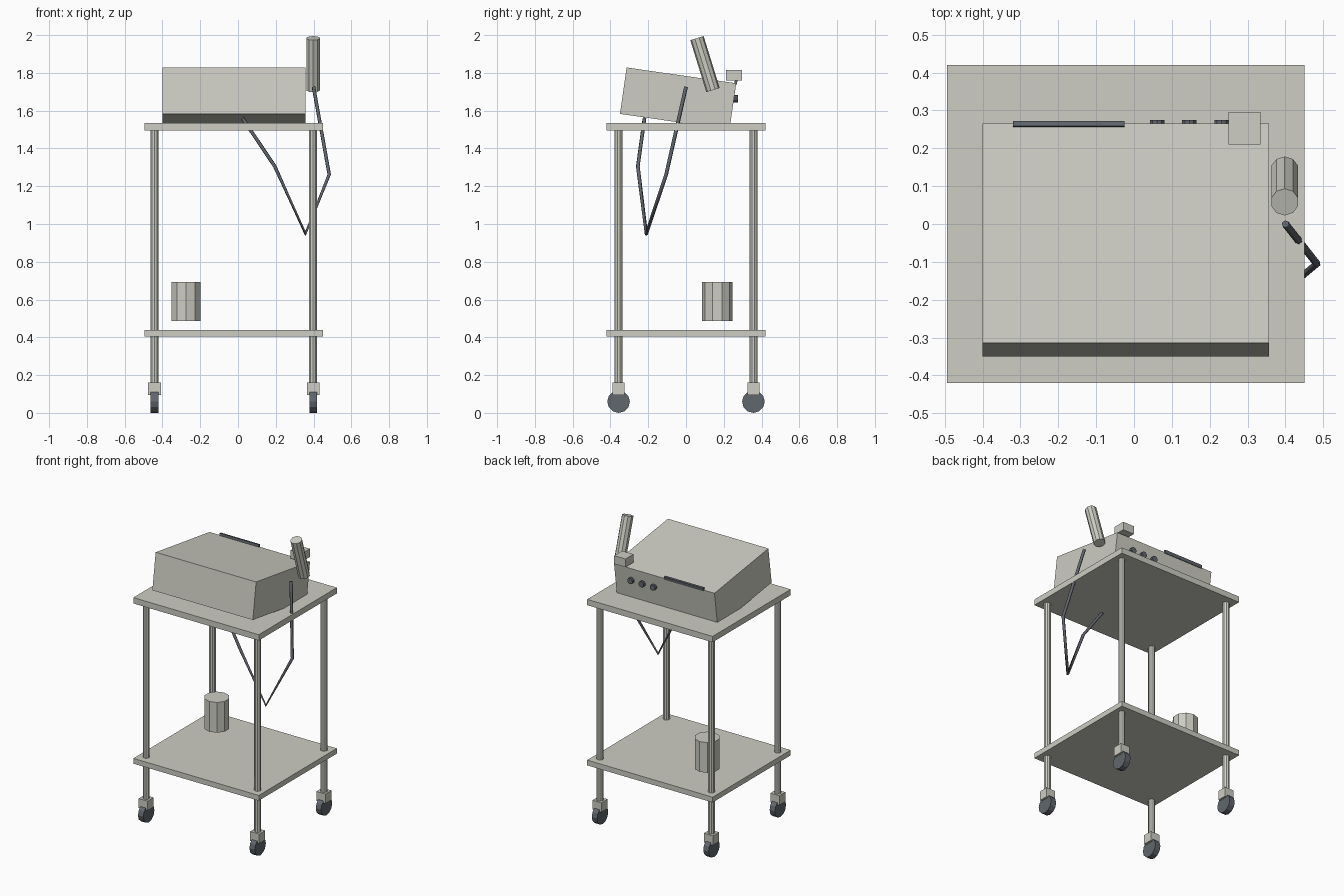
import bpy
import math
from mathutils import Vector

cube = bpy.data.objects.get("Cube")
if cube:
    bpy.data.objects.remove(cube, do_unlink=True)


def material(name, rgb):
    m = bpy.data.materials.new(name)
    m.use_nodes = True
    m.diffuse_color = (*rgb, 1)
    m.node_tree.nodes["Principled BSDF"].inputs["Base Color"].default_value = (*rgb, 1)
    return m


ENAMEL = material("warm light grey", (0.61, 0.61, 0.55))
RUBBER = material("dark slate grey", (0.12, 0.135, 0.155))


def finish(name, mat):
    ob = bpy.context.object
    ob.name = ob.data.name = name
    ob.data.materials.append(mat)
    return ob


def box(name, centre, size, mat=ENAMEL, tilt=0):
    bpy.ops.mesh.primitive_cube_add(size=1, location=centre, rotation=(tilt, 0, 0))
    bpy.context.object.scale = size
    return finish(name, mat)


def rod(name, start, end, radius, sides, mat=ENAMEL):
    a, b = Vector(start), Vector(end)
    bpy.ops.mesh.primitive_cylinder_add(vertices=sides, radius=radius,
                                        depth=(b - a).length, location=(a + b) / 2)
    ob = finish(name, mat)
    ob.rotation_mode = "QUATERNION"
    ob.rotation_quaternion = Vector((0, 0, 1)).rotation_difference(b - a)
    return ob


# Shelves
MID = -0.022
box("top_shelf", (MID, 0, 1.515), (0.945, 0.84, 0.04))
box("bottom_shelf", (MID, 0, 0.422), (0.945, 0.84, 0.036))

# Legs with casters
for side, x in (("right", MID - 0.42), ("left", MID + 0.42)):
    for end, y in (("front", -0.357), ("back", 0.357)):
        tag = f"{end}_{side}"
        rod(f"{tag}_leg", (x, y, 0.16), (x, y, 1.5), 0.022, 10)
        box(f"{tag}_caster_block", (x, y, 0.128), (0.068, 0.065, 0.064))
        bpy.ops.mesh.primitive_cylinder_add(vertices=12, radius=0.06, depth=0.04,
                                            location=(x, y, 0.06),
                                            rotation=(0, math.pi / 2, 0))
        finish(f"{tag}_wheel", RUBBER)

# Tilted instrument case with back slot, knobs and connector
TILT = math.radians(-8.2)
box("instrument_case", (MID, -0.042, 1.664), (0.757, 0.586, 0.248), tilt=TILT)
box("back_handle", (-0.172, 0.264, 1.75), (0.295, 0.014, 0.022), RUBBER, TILT)
for i in range(3):
    x = 0.061 + i * 0.085
    rod(f"knob_{i + 1}", (x, 0.235, 1.662), (x, 0.275, 1.662), 0.02, 10, RUBBER)
box("connector_block", (0.292, 0.253, 1.788), (0.085, 0.085, 0.056))

# Probe, canister and cable
rod("probe", (0.398, 0.143, 1.709), (0.398, 0.058, 1.984), 0.037, 10)
rod("canister", (-0.275, 0.165, 0.487), (-0.275, 0.165, 0.693), 0.08, 10)

path = [(0.4, 0, 1.725), (0.483, -0.105, 1.262), (0.357, -0.21, 0.948),
        (0.195, -0.255, 1.305), (0.025, -0.22, 1.558)]
curve = bpy.data.curves.new("cable", "CURVE")
curve.dimensions = "3D"
curve.bevel_depth = 0.01
curve.bevel_resolution = 1
curve.use_fill_caps = True
spline = curve.splines.new("POLY")
spline.points.add(len(path) - 1)
for point, co in zip(spline.points, path):
    point.co = (*co, 1)
curve.materials.append(RUBBER)
bpy.context.collection.objects.link(bpy.data.objects.new("cable", curve))
